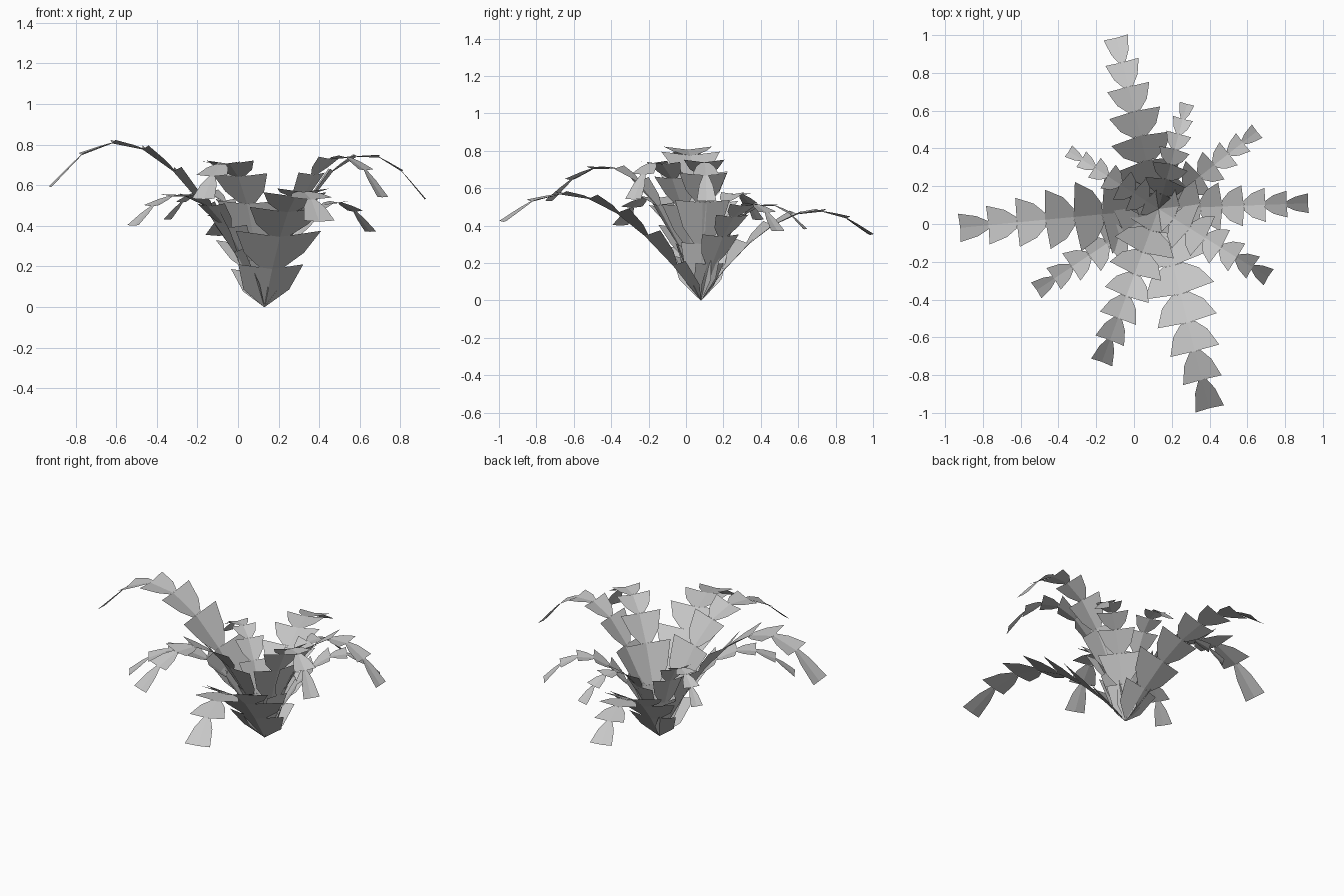
import bpy
from mathutils import Vector

cube = bpy.data.objects.get("Cube")
if cube:
    bpy.data.objects.remove(cube, do_unlink=True)

# One flat grey for the whole plant
grey = bpy.data.materials.new("leaf_grey")
grey.use_nodes = True
colour = (0.57, 0.57, 0.57, 1)
grey.diffuse_color = colour
grey.node_tree.nodes["Principled BSDF"].inputs["Base Color"].default_value = colour

ROOT = Vector((0.13, 0.08, 0))
UP = Vector((0, 0, 1))
COUNT = 7                                       # leaflets on each frond
OUTLINE = [(0, 0.29), (0.37, 0.7), (1, 1)]      # leaflet: position along, share of width


def stem_point(tip, heights, f):
    """Point on a cubic arch from the root, given heights at the thirds."""
    a, b, c = f - 1 / 3, f - 2 / 3, f - 1
    z1, z2, z3 = heights
    p = ROOT.lerp(Vector((*tip, 0)), f)
    p.z = 13.5 * f * b * c * z1 - 13.5 * f * a * c * z2 + 4.5 * f * a * b * z3
    return p


def build_frond(name, tip, heights, width):
    """Chain of folded leaflets, each flaring outwards along the stem."""
    side = UP.cross(Vector((*tip, 0)) - ROOT).normalized()
    verts, faces = [], []
    for k in range(COUNT):
        start = stem_point(tip, heights, k / COUNT)
        end = stem_point(tip, heights, (k + 1) / COUNT)
        normal = (end - start).cross(side).normalized()
        half = width / 2 * (0.77 if k == 0 else 1.14 - 0.13 * k)
        fold = 0.22 - 0.022 * k                 # leaflets flatten towards the tip
        base = len(verts)
        for along, share in OUTLINE:
            centre = start.lerp(end, along)
            # The lowest leaflet narrows almost to a point at the root
            w = half * (0.02 if k + along == 0 else share)
            lift = normal * w * fold
            verts += [centre + side * w + lift, centre, centre - side * w + lift]
        for r in (base, base + 3):
            faces += [(r, r + 1, r + 4, r + 3), (r + 1, r + 2, r + 5, r + 4)]
    mesh = bpy.data.meshes.new(name)
    mesh.from_pydata(verts, [], faces)
    mesh.materials.append(grey)
    bpy.context.collection.objects.link(bpy.data.objects.new(name, mesh))


# Fronds: name, tip in plan, heights at thirds, widest leaflet
FRONDS = [
    ("right_frond", (-0.92, -0.02), (0.56, 0.805, 0.59), 0.42),
    ("left_frond", (0.92, 0.11), (0.58, 0.745, 0.53), 0.29),
    ("back_frond", (-0.095, 0.985), (0.34, 0.475, 0.35), 0.37),
    ("front_frond", (0.40, -0.975), (0.39, 0.565, 0.42), 0.43),
    ("front_right_frond", (-0.17, -0.73), (0.56, 0.71, 0.53), 0.33),
    ("back_left_frond", (0.65, 0.49), (0.38, 0.515, 0.37), 0.25),
    ("front_left_frond", (0.71, -0.28), (0.56, 0.74, 0.54), 0.28),
    ("small_back_frond", (0.28, 0.635), (0.40, 0.51, 0.38), 0.22),
    ("small_back_right_frond", (-0.345, 0.385), (0.46, 0.57, 0.43), 0.2),
    ("small_front_right_frond", (-0.515, -0.35), (0.43, 0.55, 0.40), 0.28),
]
for frond in FRONDS:
    build_frond(*frond)
